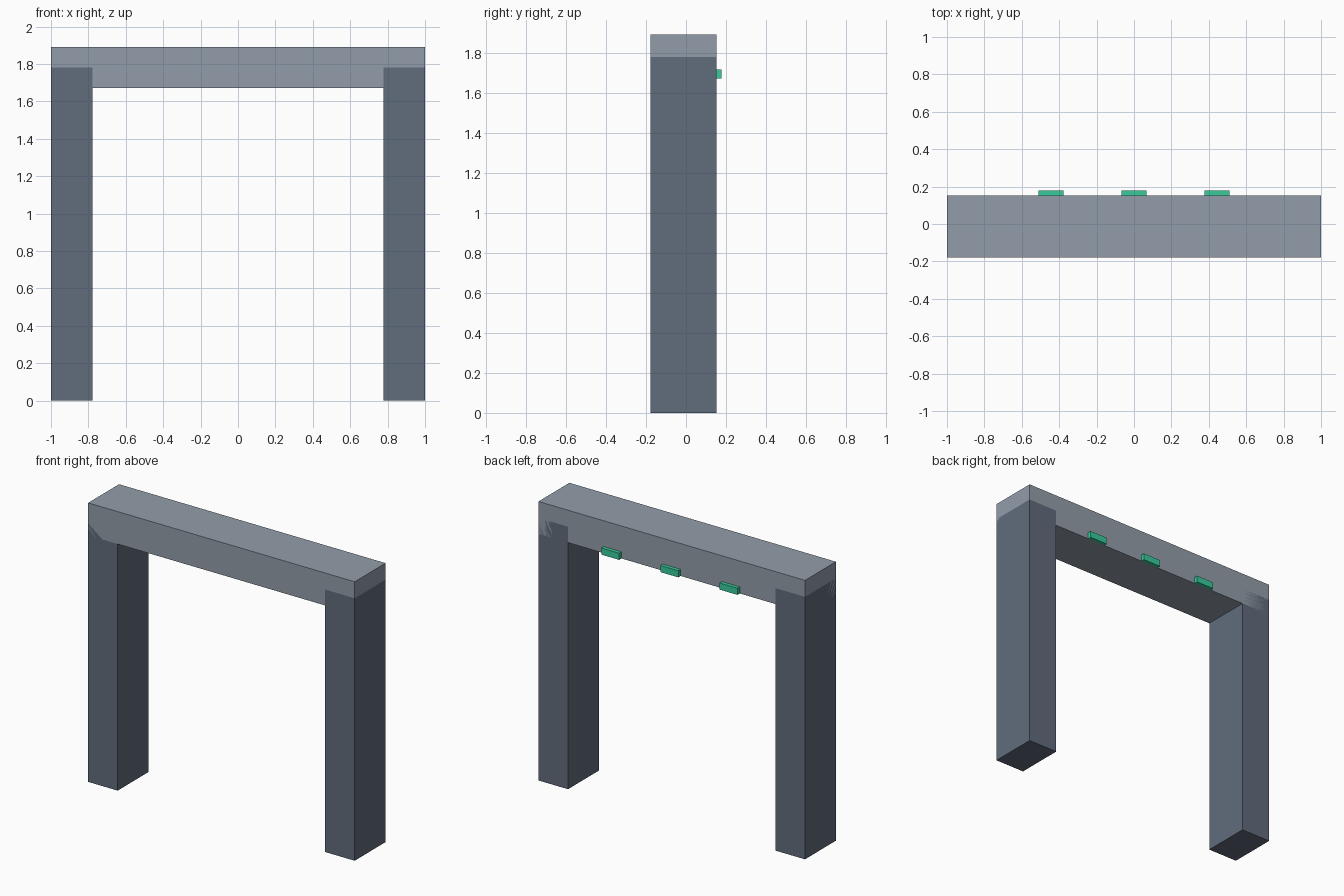
import bpy

if "Cube" in bpy.data.objects:
    bpy.data.objects.remove(bpy.data.objects["Cube"])


def material(name, color):
    m = bpy.data.materials.new(name)
    m.diffuse_color = (*color, 1)
    m.use_nodes = True
    m.node_tree.nodes["Principled BSDF"].inputs["Base Color"].default_value = m.diffuse_color
    return m


def box(name, x, y, z, mat):
    """Box from (min, max) ranges on each axis."""
    ranges = (x, y, z)
    bpy.ops.mesh.primitive_cube_add(size=1, location=[(a + b) / 2 for a, b in ranges])
    ob = bpy.context.object
    ob.name = name
    ob.scale = [b - a for a, b in ranges]
    bpy.ops.object.transform_apply(location=False, rotation=False, scale=True)
    ob.data.materials.append(mat)
    return ob


dark = material("dark_slate", (0.12, 0.15, 0.20))
slate = material("light_slate", (0.29, 0.34, 0.40))
green = material("green", (0.04, 0.60, 0.33))

front, back = -0.178, 0.153
underside = 1.672

# Side posts
box("left_post", (-1, -0.778), (front, back), (0, 1.78), dark)
box("right_post", (0.778, 1), (front, back), (0, 1.78), dark)

# Top beam, lapped over the post tops
box("top_beam", (-1, 1), (front, back), (underside, 1.892), slate)

# Indicator lights along the lower back edge of the beam
for i, x in enumerate((-0.444, 0, 0.444)):
    box(f"indicator_light_{i + 1}", (x - 0.067, x + 0.067), (back, 0.178),
        (underside, 1.717), green)
